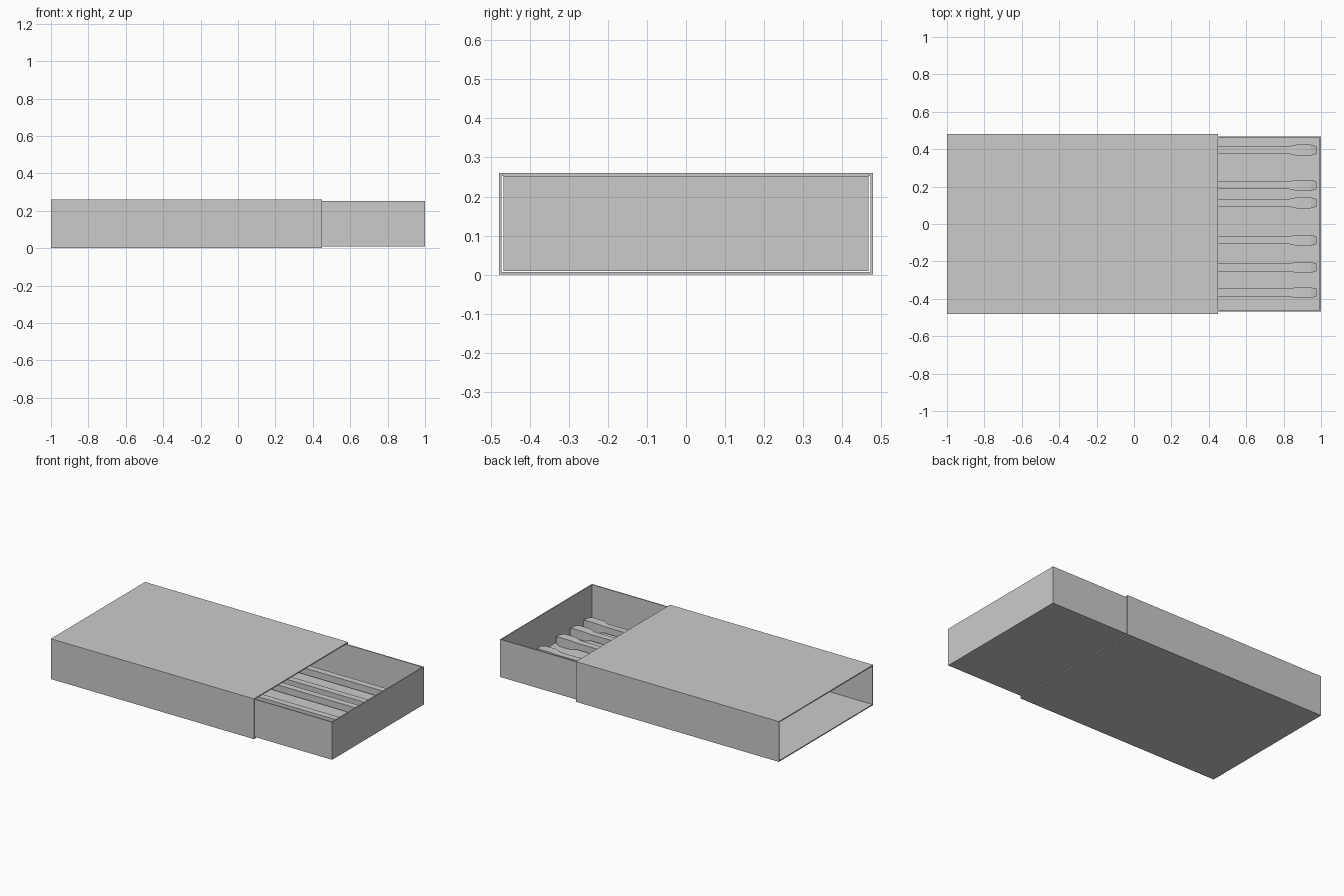
import bpy, bmesh

if "Cube" in bpy.data.objects:
    bpy.data.objects.remove(bpy.data.objects["Cube"])


def make_object(name, bm):
    bmesh.ops.recalc_face_normals(bm, faces=bm.faces)
    mesh = bpy.data.meshes.new(name)
    bm.to_mesh(mesh)
    bm.free()
    obj = bpy.data.objects.new(name, mesh)
    bpy.context.collection.objects.link(obj)
    return obj


def loft(name, sections, z_mid=0.0, y_mid=0.0, capped=True, closed=False):
    """Rectangular sections (x, half_y, half_z) joined along x."""
    bm = bmesh.new()
    rings = [[bm.verts.new((x, y_mid + sy * hy, z_mid + sz * hz))
              for sy, sz in ((-1, -1), (1, -1), (1, 1), (-1, 1))]
             for x, hy, hz in sections]
    pairs = list(zip(rings, rings[1:]))
    if closed:
        pairs.append((rings[-1], rings[0]))
    for a, b in pairs:
        for i in range(4):
            j = (i + 1) % 4
            bm.faces.new((a[i], a[j], b[j], b[i]))
    if capped and not closed:
        bm.faces.new(rings[0])
        bm.faces.new(rings[-1])
    return make_object(name, bm)


# Outer sleeve: rectangular tube open at both ends
wall = 0.007
loft("sleeve", [(-1, 0.48, 0.13), (0.45, 0.48, 0.13),
                (0.45, 0.48 - wall, 0.13 - wall), (-1, 0.48 - wall, 0.13 - wall)],
     z_mid=0.13, closed=True)

# Sliding tray: box with its top face inset and pushed down
bm = bmesh.new()
bmesh.ops.create_cube(bm, size=1)
x0, x1, z0, z1 = -0.45, 1.0, 0.009, 0.252
for v in bm.verts:
    v.co = ((x0 + x1) / 2 + v.co.x * (x1 - x0), v.co.y * 0.936,
            (z0 + z1) / 2 + v.co.z * (z1 - z0))
top = max(bm.faces, key=lambda f: f.calc_center_median().z)
bmesh.ops.inset_region(bm, faces=[top], thickness=0.01)
floor = bmesh.ops.extrude_face_region(bm, geom=[top])["geom"]
bmesh.ops.delete(bm, geom=[top], context="FACES")
for v in (g for g in floor if isinstance(g, bmesh.types.BMVert)):
    v.co.z = z0 + 0.01
make_object("tray", bm)

# Matchsticks: square stick flaring into a thicker chamfered head
profile = [(-0.40, 0.021), (0.83, 0.021), (0.87, 0.029), (0.945, 0.029), (0.975, 0.021)]
for n, y in enumerate((0.395, 0.207, 0.113, -0.087, -0.232, -0.367), 1):
    loft(f"matchstick_{n}", [(x, h, h) for x, h in profile], z_mid=0.049, y_mid=y)
